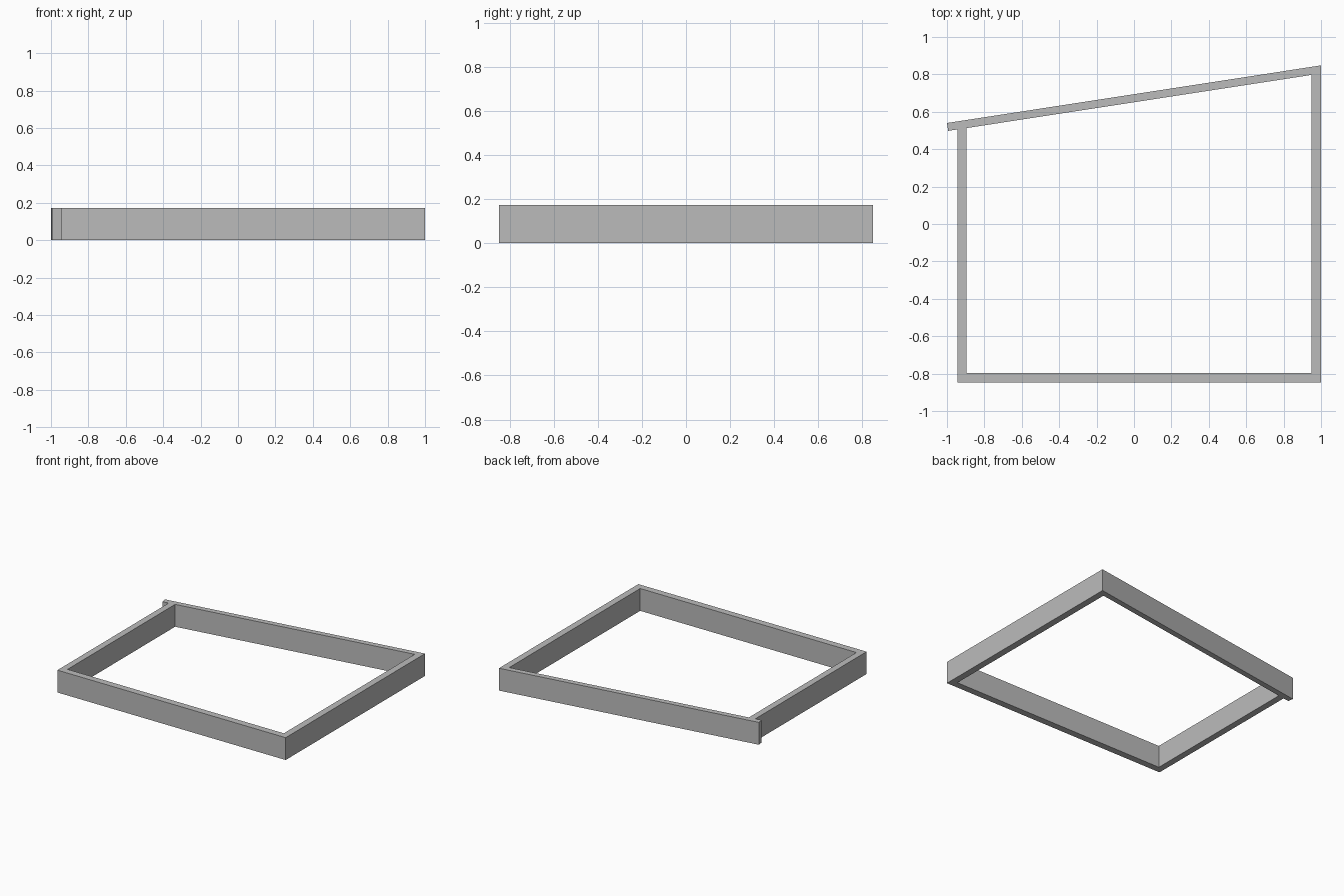
import bpy
import bmesh

if "Cube" in bpy.data.objects:
    bpy.data.objects.remove(bpy.data.objects["Cube"])

HEIGHT = 0.172
HALF_Y = 0.848

grey = bpy.data.materials.new("plain grey")
grey.diffuse_color = (0.5, 0.5, 0.5, 1)
grey.use_nodes = True
grey.node_tree.nodes["Principled BSDF"].inputs["Base Color"].default_value = grey.diffuse_color

# Plan corners of the frame
plan = {
    "back_end_out": (-1.0, 0.54), "back_end_in": (-0.9935, 0.498),
    "left_back_out": (-0.945, 0.5055), "left_back_in": (-0.895, 0.513),
    "right_back_out": (1.0, HALF_Y), "right_back_in": (0.948, 0.797),
    "left_front_out": (-0.945, -HALF_Y), "left_front_in": (-0.895, -0.796),
    "right_front_out": (1.0, -HALF_Y), "right_front_in": (0.948, -0.796),
}

# Walls sharing mitred corners; the slanted back wall overhangs on the left
walls = [
    ("left_front_out", "right_front_out", "right_front_in", "left_front_in"),
    ("right_front_out", "right_back_out", "right_back_in", "right_front_in"),
    ("left_front_out", "left_front_in", "left_back_in", "left_back_out"),
    ("back_end_out", "back_end_in", "left_back_out", "left_back_in",
     "right_back_in", "right_back_out"),
]

bm = bmesh.new()
verts = {name: bm.verts.new((x, y, 0)) for name, (x, y) in plan.items()}
faces = [bm.faces.new([verts[n] for n in wall]) for wall in walls]

# Raise the walls as one closed solid
raised = bmesh.ops.extrude_face_region(bm, geom=faces, use_keep_orig=True)
top = [g for g in raised["geom"] if isinstance(g, bmesh.types.BMVert)]
bmesh.ops.translate(bm, verts=top, vec=(0, 0, HEIGHT))
bmesh.ops.recalc_face_normals(bm, faces=bm.faces[:])

mesh = bpy.data.meshes.new("wall_frame")
bm.to_mesh(mesh)
bm.free()
mesh.materials.append(grey)
frame = bpy.data.objects.new("wall_frame", mesh)
bpy.context.collection.objects.link(frame)
